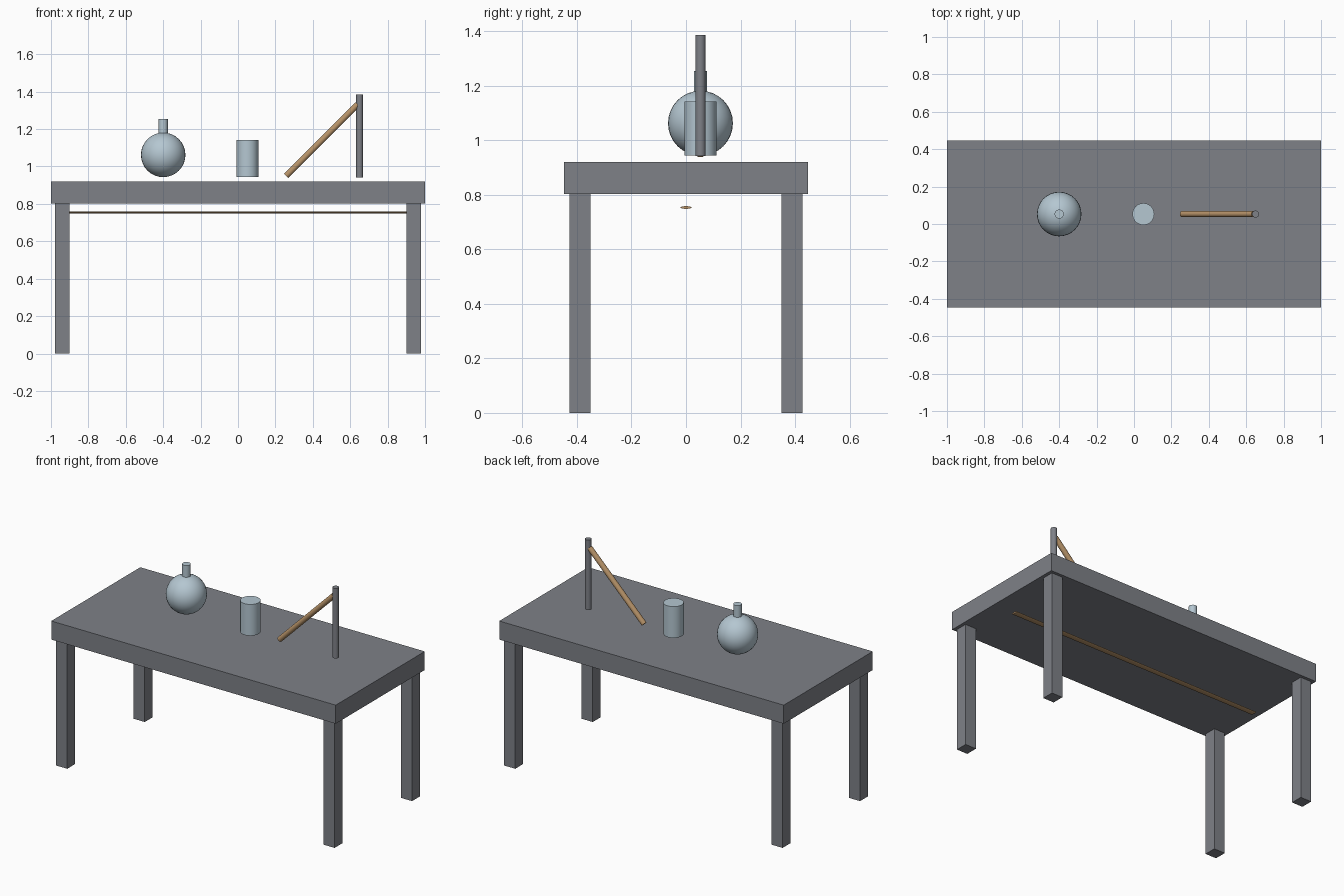
import bpy
import math
from mathutils import Vector

cube = bpy.data.objects.get("Cube")
if cube:
    bpy.data.objects.remove(cube, do_unlink=True)


def material(name, rgb):
    mat = bpy.data.materials.new(name)
    mat.use_nodes = True
    mat.diffuse_color = (*rgb, 1)
    mat.node_tree.nodes["Principled BSDF"].inputs["Base Color"].default_value = (*rgb, 1)
    return mat


slate = material("slate grey", (0.21, 0.22, 0.245))
glass = material("pale blue glass", (0.46, 0.57, 0.64))
wood = material("light wood", (0.47, 0.29, 0.14))


def finish(name, mat, smooth=True):
    obj = bpy.context.object
    obj.name = name
    obj.data.materials.append(mat)
    if smooth:
        bpy.ops.object.shade_smooth_by_angle(angle=math.radians(40))
    return obj


def box(name, centre, size, mat):
    bpy.ops.mesh.primitive_cube_add(size=1, location=centre)
    bpy.context.object.scale = size
    bpy.ops.object.transform_apply(location=False, rotation=False, scale=True)
    return finish(name, mat, smooth=False)


def rod(name, start, end, radius, mat, flatten=1):
    """Cylinder between two points, optionally flattened on its local x."""
    start, end = Vector(start), Vector(end)
    axis = end - start
    bpy.ops.mesh.primitive_cylinder_add(vertices=32, radius=radius, depth=axis.length,
                                        location=(start + end) / 2)
    obj = bpy.context.object
    obj.scale.x = flatten
    obj.rotation_euler = (0, math.atan2(axis.x, axis.z), 0)
    bpy.ops.object.transform_apply(location=False, rotation=True, scale=True)
    return finish(name, mat)


# Table
box("table_top", (0, 0, 0.861), (2, 0.894, 0.118), slate)
for x, side in ((1, "left"), (-1, "right")):
    for y, end in ((-1, "front"), (1, "back")):
        box(f"{end}_{side}_leg", (x * 0.94, y * 0.389, 0.401), (0.078, 0.078, 0.802), slate)

# Flat rail below the top
rod("under_rail", (-0.905, 0, 0.753), (0.905, 0, 0.753), 0.02, wood, flatten=0.25)

# Round flask with a neck
row_y, base_z = 0.053, 0.943
bpy.ops.mesh.primitive_uv_sphere_add(segments=32, ring_count=16, radius=0.119,
                                     location=(-0.4, row_y, 1.062))
finish("flask_bulb", glass)
rod("flask_neck", (-0.4, row_y, 1.13), (-0.4, row_y, 1.253), 0.0245, glass)

# Beaker
rod("beaker", (0.05, row_y, base_z), (0.05, row_y, 1.142), 0.0585, glass)

# Stand with a leaning stick
rod("stand_post", (0.65, row_y, 0.941), (0.65, row_y, 1.386), 0.0187, slate)
rod("leaning_stick", (0.257, row_y, 0.949), (0.64, row_y, 1.332), 0.0165, wood)
